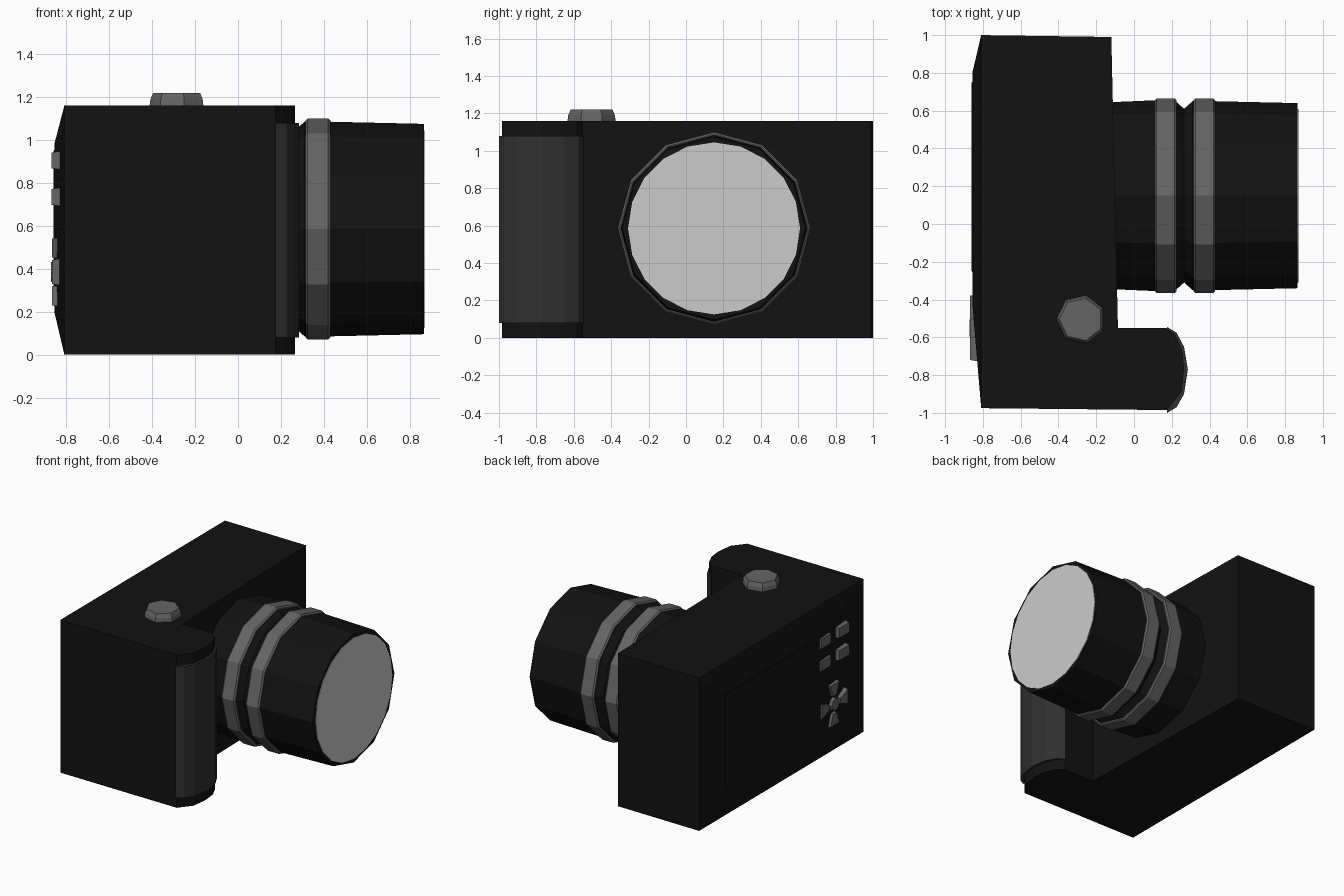
import bpy, bmesh
from math import sin, cos, pi

if "Cube" in bpy.data.objects:
    bpy.data.objects.remove(bpy.data.objects["Cube"])


def material(name, v):
    m = bpy.data.materials.new(name)
    m.diffuse_color = (v, v, v, 1)
    m.use_nodes = True
    m.node_tree.nodes["Principled BSDF"].inputs["Base Color"].default_value = m.diffuse_color
    return m


BLACK = material("black_shell", 0.006)
RUBBER = material("dark_rubber", 0.03)
GREY = material("control_grey", 0.13)


def loft(name, rings, mat=None):
    """Skin a list of equal-length point rings and cap both ends."""
    bm = bmesh.new()
    rows = [[bm.verts.new(p) for p in r] for r in rings]
    n = len(rows[0])
    for a, b in zip(rows, rows[1:]):
        for i in range(n):
            j = (i + 1) % n
            bm.faces.new((a[i], a[j], b[j], b[i]))
    bm.faces.new(rows[0][::-1])
    bm.faces.new(rows[-1])
    bmesh.ops.recalc_face_normals(bm, faces=bm.faces)
    me = bpy.data.meshes.new(name)
    bm.to_mesh(me)
    bm.free()
    ob = bpy.data.objects.new(name, me)
    bpy.context.collection.objects.link(ob)
    if mat:
        me.materials.append(mat)
    return ob


def plan(name, pts, z0, z1, mat):
    """Extrude an x-y outline upwards."""
    return loft(name, [[(x, y, z) for x, y in pts] for z in (z0, z1)], mat)


def lathe(name, profile, sides, mat):
    """Revolve (x, radius) pairs about the lens axis."""
    ang = [2 * pi * i / sides for i in range(sides)]
    return loft(name, [[(x, 0.15 + r * cos(a), 0.585 + r * sin(a)) for a in ang]
                       for x, r in profile], mat)


def back_plate(name, base, top, x0, x1, mat):
    """Tapered plate on the back; base and top are (y, z) outlines."""
    return loft(name, [[(x, y, z) for y, z in o] for x, o in ((x0, base), (x1, top))], mat)


def rect(y0, y1, z0, z1):
    return [(y0, z0), (y1, z0), (y1, z1), (y0, z1)]


# Body with the built-in hand grip
plan("camera_body", [(-0.81, 1.0), (-0.12, 0.99), (-0.085, -0.55), (0.17, -0.55),
                     (0.22, -0.59), (0.255, -0.67), (0.265, -0.77), (0.25, -0.89),
                     (0.175, -0.985), (-0.81, -0.975)], 0, 1.16, BLACK)

# Rubber wrap round the front of the grip
plan("grip_rubber", [(0.175, -0.545), (0.225, -0.575), (0.265, -0.65), (0.285, -0.77),
                     (0.265, -0.9), (0.225, -0.97), (0.175, -1.0)], 0.08, 1.08, RUBBER)

# Raised back and screen
back_plate("back_panel", rect(-0.975, 1.0, 0.0, 1.16), rect(-0.42, 0.8, 0.2, 0.98),
           -0.809, -0.856, BLACK)
back_plate("screen", rect(-0.26, 0.76, 0.22, 0.96), rect(-0.25, 0.75, 0.23, 0.95),
           -0.85, -0.859, BLACK)

# Lens barrel with its two grip rings and the glass
lathe("lens_barrel", [(-0.12, 0.495), (0.11, 0.505), (0.22, 0.5), (0.265, 0.46),
                      (0.31, 0.5), (0.43, 0.5), (0.866, 0.49)], 12, BLACK)
for i, x in enumerate((0.11, 0.315)):
    lathe(f"lens_ring_{i + 1}", [(x, 0.505), (x + 0.01, 0.515),
                                 (x + 0.105, 0.515), (x + 0.115, 0.505)], 12, GREY)
lathe("lens_glass", [(0.84, 0.46), (0.87, 0.46)], 20, None)

# Shutter button
loft("shutter_button", [[(-0.28 + r * cos(2 * pi * i / 7 + pi),
                          -0.505 + r * sin(2 * pi * i / 7 + pi), z) for i in range(7)]
                        for z, r in ((1.15, 0.133), (1.19, 0.128), (1.22, 0.115))], GREY)

# Four square buttons
for i, y in enumerate((-0.44, -0.66)):
    for j, z in enumerate((0.735, 0.905)):
        back_plate(f"back_button_{i * 2 + j + 1}", rect(y - 0.07, y + 0.07, z - 0.045, z + 0.045),
                   rect(y - 0.06, y + 0.06, z - 0.037, z + 0.037), -0.81, -0.868, GREY)

# Direction pad: a round centre and four flared arms
CY, CZ = -0.55, 0.385


def polar(pts):
    return [(CY + r * cos(a), CZ + r * sin(a)) for r, a in pts]


back_plate("pad_centre", polar([(0.055, i * pi / 4) for i in range(8)]),
           polar([(0.045, i * pi / 4) for i in range(8)]), -0.81, -0.872, GREY)
for k in range(4):
    a = k * pi / 2
    back_plate(f"pad_arm_{k + 1}",
               polar([(0.065, a - 0.35), (0.178, a - 0.38), (0.178, a + 0.38), (0.065, a + 0.35)]),
               polar([(0.07, a - 0.3), (0.165, a - 0.34), (0.165, a + 0.34), (0.07, a + 0.3)]),
               -0.81, -0.867, GREY)
